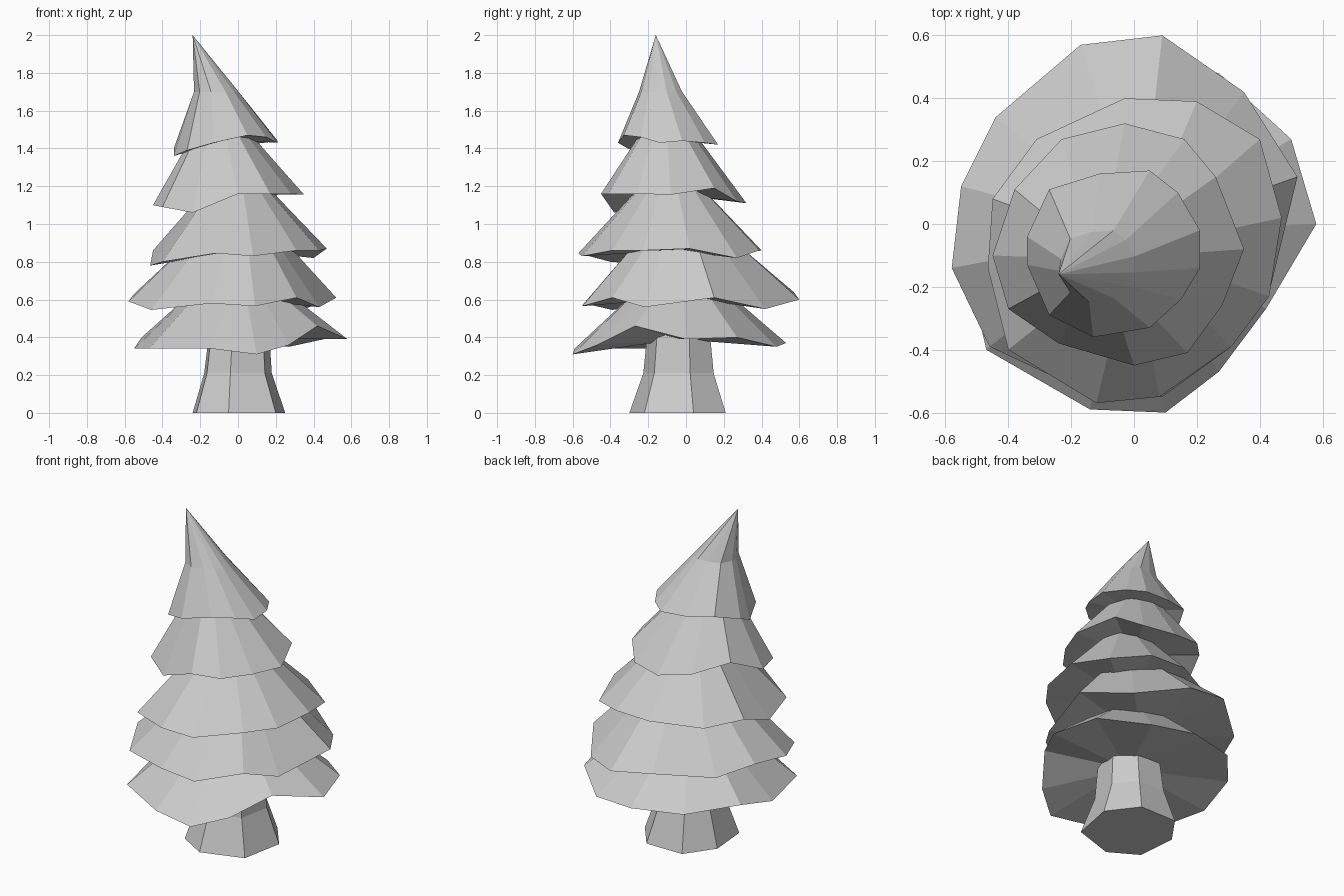
import bpy
import bmesh
from mathutils import Vector

cube = bpy.data.objects.get("Cube")
if cube:
    bpy.data.objects.remove(cube)

# One plain material for the whole tree
grey = bpy.data.materials.new("pale_grey")
grey.use_nodes = True
colour = (0.6, 0.6, 0.6, 1)
grey.diffuse_color = colour
grey.node_tree.nodes["Principled BSDF"].inputs["Base Color"].default_value = colour


def middle(points):
    return sum(points, Vector()) / len(points)


def shrink(rim, centre, scale):
    """Copy a rim, scaled flat around a new centre."""
    old = middle(rim)
    target = Vector(centre)
    return [Vector((target.x + (p.x - old.x) * scale,
                    target.y + (p.y - old.y) * scale,
                    target.z)) for p in rim]


def loft(name, rings, bottom=None, top=None):
    """Skin stacked rings, with a fan to a centre point at each end."""
    bm = bmesh.new()
    loops = [[bm.verts.new(p) for p in ring] for ring in rings]
    count = len(loops[0])
    for low, high in zip(loops, loops[1:]):
        for i in range(count):
            j = (i + 1) % count
            bm.faces.new((low[i], low[j], high[j], high[i]))
    for loop, tip in ((loops[0], bottom), (loops[-1], top)):
        hub = bm.verts.new(tip if tip else middle([v.co for v in loop]))
        for i in range(count):
            bm.faces.new((loop[i], loop[(i + 1) % count], hub))
    bmesh.ops.recalc_face_normals(bm, faces=bm.faces)
    mesh = bpy.data.meshes.new(name)
    bm.to_mesh(mesh)
    bm.free()
    mesh.materials.append(grey)
    obj = bpy.data.objects.new(name, mesh)
    bpy.context.collection.objects.link(obj)
    return obj


def branch_tier(name, rim, levels, tip=None):
    """A jagged skirt of branches; levels are (centre, scale) pairs above the rim."""
    rim = [Vector(p) for p in rim]
    hub = middle(rim) + Vector((0, 0, 0.02))
    rings = [rim] + [shrink(rim, centre, scale) for centre, scale in levels]
    return loft(name, rings, hub, tip)


# Trunk: seven sides, flared at the foot
foot = [Vector(p) for p in (
    (-.05, -.30, 0), (.2, -.22, 0), (.25, .04, 0), (.12, .21, 0),
    (-.12, .21, 0), (-.24, .04, 0), (-.22, -.2, 0))]
loft("trunk", [foot,
               shrink(foot, (-.01, -.03, .21), .73),
               shrink(foot, (0, -.03, .5), .62)])

# Lowest branches
branch_tier("branches_lowest", (
    (-.14, -.59, .34), (.1, -.6, .31), (.27, -.47, .36), (.42, -.27, .46),
    (.58, 0, .39), (.5, .27, .4), (.27, .48, .35), (0, .53, .37),
    (-.3, .45, .38), (-.51, .2, .4), (-.55, -.05, .34), (-.47, -.4, .34)),
    [((0, -.03, .72), .27)])

# Lower branches
branch_tier("branches_lower", (
    (-.14, -.54, .58), (.09, -.55, .565), (.31, -.39, .61), (.43, -.22, .56),
    (.52, .15, .61), (.35, .42, .55), (.09, .6, .6), (-.17, .57, .64),
    (-.44, .34, .6), (-.55, .12, .63), (-.58, -.14, .59), (-.46, -.39, .545)),
    [((0, -.02, 1), .29)])

# Middle branches
branch_tier("branches_middle", (
    (-.12, -.57, .845), (.08, -.55, .83), (.31, -.39, .86), (.43, -.23, .86),
    (.47, .02, .87), (.4, .27, .82), (.2, .39, .86), (-.03, .4, .86),
    (-.31, .27, .84), (-.45, .08, .86), (-.465, -.14, .78), (-.4, -.4, .8)),
    [((0, -.08, 1.24), .25)])

# Upper branches
branch_tier("branches_upper", (
    (0, -.45, 1.16), (.17, -.41, 1.16), (.28, -.26, 1.16), (.35, -.08, 1.155),
    (.26, .15, 1.19), (.16, .27, 1.12), (-.03, .32, 1.11), (-.23, .27, 1.15),
    (-.38, .11, 1.2), (-.45, -.1, 1.1), (-.4, -.27, 1.09), (-.24, -.38, 1.06)),
    [((-.09, -.1, 1.52), .3)])

# Top branches, bending into a leaning tip
branch_tier("branches_top", (
    (-.13, -.36, 1.43), (.05, -.33, 1.47), (.15, -.24, 1.46), (.21, -.14, 1.43),
    (.21, -.02, 1.44), (.14, .1, 1.43), (.05, .17, 1.42), (-.11, .16, 1.43),
    (-.27, .11, 1.45), (-.34, -.04, 1.4), (-.34, -.13, 1.36), (-.27, -.29, 1.39)),
    [((-.11, -.13, 1.7), .43)], (-.24, -.16, 2))
